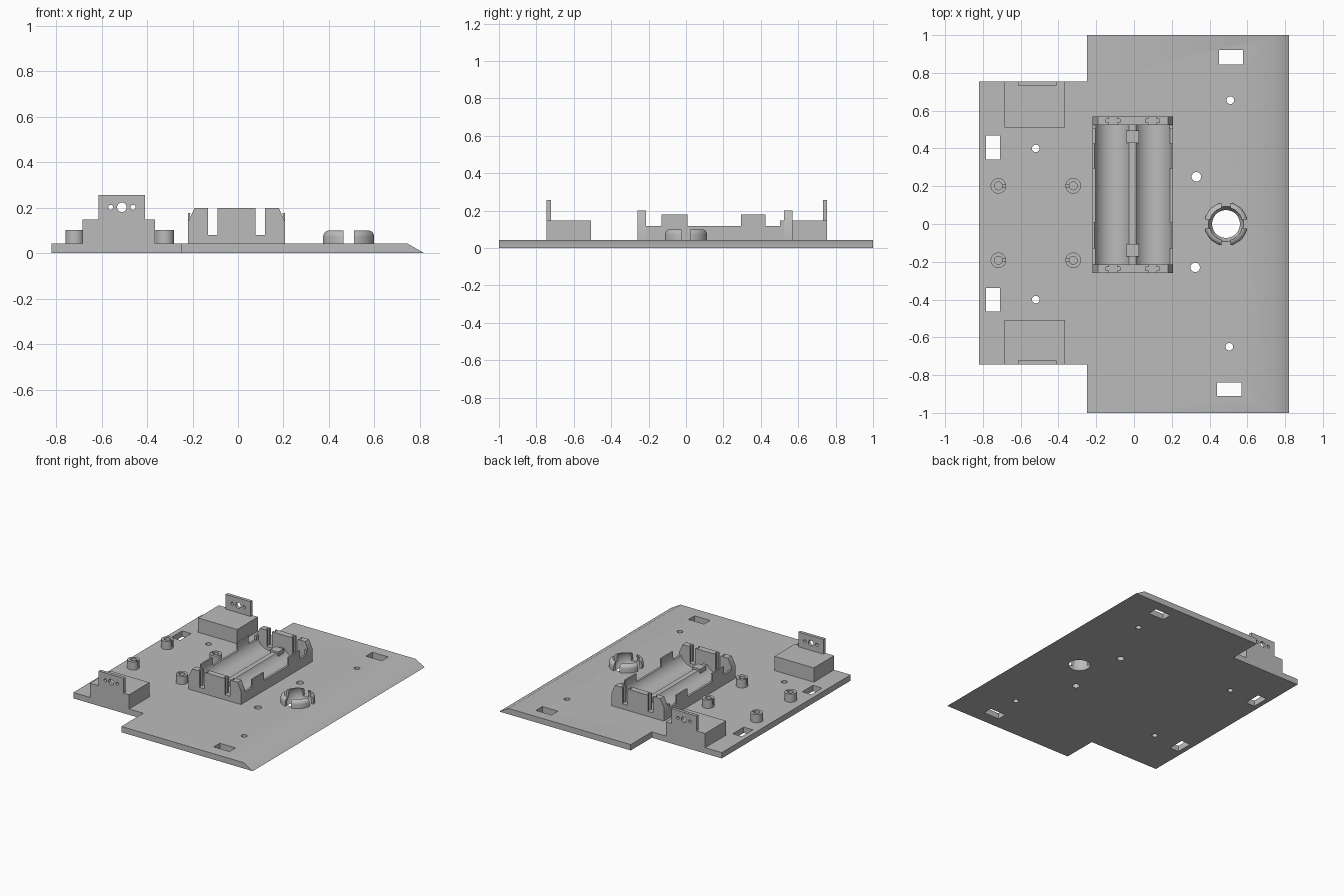
import bpy, bmesh, math
from mathutils import Matrix

if "Cube" in bpy.data.objects:
    bpy.data.objects.remove(bpy.data.objects["Cube"], do_unlink=True)

grey = bpy.data.materials.new("plain grey")
grey.use_nodes = True
grey.diffuse_color = (0.5, 0.5, 0.5, 1)
grey.node_tree.nodes["Principled BSDF"].inputs["Base Color"].default_value = (0.5, 0.5, 0.5, 1)

TOP = 0.043    # top of the base plate
SUNK = 0.03    # parts start a little inside the plate


def finish(name, bm):
    bmesh.ops.recalc_face_normals(bm, faces=bm.faces)
    me = bpy.data.meshes.new(name)
    bm.to_mesh(me)
    bm.free()
    me.materials.append(grey)
    ob = bpy.data.objects.new(name, me)
    bpy.context.collection.objects.link(ob)
    return ob


def box(name, x0, x1, y0, y1, z0, z1):
    bm = bmesh.new()
    bmesh.ops.create_cube(bm, size=1)
    for v in bm.verts:
        v.co = (x0 if v.co.x < 0 else x1, y0 if v.co.y < 0 else y1, z0 if v.co.z < 0 else z1)
    return finish(name, bm)


def prism(name, pts, a, b, along="z"):
    """Extrude an outline along z, or an x-z outline along y."""
    bm = bmesh.new()
    put = (lambda p, t: (p[0], p[1], t)) if along == "z" else (lambda p, t: (p[0], t, p[1]))
    lo = [bm.verts.new(put(p, a)) for p in pts]
    hi = [bm.verts.new(put(p, b)) for p in pts]
    bm.faces.new(lo)
    bm.faces.new(hi)
    for i in range(len(pts)):
        j = (i + 1) % len(pts)
        bm.faces.new((lo[i], lo[j], hi[j], hi[i]))
    return finish(name, bm)


def cyl(name, u, v, r, a, b, along="z", n=32):
    ring = [(u + r * math.cos(2 * math.pi * i / n), v + r * math.sin(2 * math.pi * i / n)) for i in range(n)]
    return prism(name, ring, a, b, along)


def lathe(name, cx, cy, profile, n=48):
    """Revolve a closed (radius, z) profile around a vertical axis."""
    bm = bmesh.new()
    rings = [[bm.verts.new((cx + r * math.cos(2 * math.pi * i / n), cy + r * math.sin(2 * math.pi * i / n), z))
              for r, z in profile] for i in range(n)]
    m = len(profile)
    for i in range(n):
        p, q = rings[i], rings[(i + 1) % n]
        for k in range(m):
            bm.faces.new((p[k], q[k], q[(k + 1) % m], p[(k + 1) % m]))
    return finish(name, bm)


def cut(ob, *cutters):
    """Subtract each cutter, then remove it."""
    bpy.context.view_layer.objects.active = ob
    for c in cutters:
        c.hide_render = True
        mod = ob.modifiers.new("cut", "BOOLEAN")
        mod.operation, mod.solver, mod.object = "DIFFERENCE", "EXACT", c
        bpy.ops.object.modifier_apply(modifier=mod.name)
        bpy.data.objects.remove(c, do_unlink=True)


# Base plate: stepped outline with a sloping +x edge
plate = prism("base_plate", [(-0.82, -0.745), (-0.25, -0.745), (-0.25, -1), (0.82, -1), (0.82, 1),
                             (-0.25, 1), (-0.25, 0.755), (-0.82, 0.755)], 0, TOP)
for v in plate.data.vertices:
    if v.co.x > 0.8 and v.co.z > 0.01:
        v.co.x = 0.745

# Round and rectangular holes in the plate
for x, y, r in [(-0.52, 0.4, 0.02), (-0.52, -0.4, 0.02), (0.51, 0.655, 0.02),
                (0.505, -0.65, 0.02), (0.33, 0.25, 0.025), (0.324, -0.23, 0.025)]:
    cut(plate, cyl("hole_cutter", x, y, r, -0.1, 0.1))
for x, y, w, d in [(0.514, 0.883, 0.128, 0.075), (0.504, -0.875, 0.128, 0.07),
                   (-0.746, 0.405, 0.074, 0.128), (-0.746, -0.402, 0.074, 0.124)]:
    cut(plate, box("slot_cutter", x - w / 2, x + w / 2, y - d / 2, y + d / 2, -0.1, 0.1))

# Ball socket: spherical hole through the plate and a split ring above it
BX, BY, BR, BZ = 0.487, 0.0, 0.095, 0.06
bm = bmesh.new()
bmesh.ops.create_uvsphere(bm, u_segments=48, v_segments=32, radius=BR, matrix=Matrix.Translation((BX, BY, BZ)))
cut(plate, finish("ball_cutter", bm))
profile = [(0.115, SUNK), (0.115, 0.073)]
profile += [(0.088 + 0.027 * math.cos(a), 0.073 + 0.027 * math.sin(a))
            for a in [math.radians(d) for d in (18, 36, 54, 72, 90)]]
profile += [(math.sqrt(BR ** 2 - (z - BZ) ** 2), z) for z in (0.098, 0.085, 0.07, 0.055, 0.043, SUNK)]
socket = lathe("ball_socket_ring", BX, BY, profile)
cut(socket,
    box("slot_cutter", BX - 0.023, BX + 0.023, BY - 0.2, BY + 0.2, TOP, 0.2),
    box("slot_cutter", BX - 0.2, BX + 0.2, BY - 0.023, BY + 0.023, TOP, 0.2))

# Sensor blocks at both ends, each with a drilled upright tab on the outer edge
for side, edge, inner in (("front", -0.745, -0.508), ("back", 0.755, 0.512)):
    s = 1 if edge > 0 else -1
    box(side + "_block", -0.685, -0.365, min(edge, inner), max(edge, inner), SUNK, 0.148)
    y0, y1 = sorted((edge, edge - s * 0.023))
    tab = box(side + "_tab", -0.613, -0.409, y0, y1, 0.14, 0.257)
    for x, r in ((-0.511, 0.021), (-0.56, 0.011), (-0.462, 0.011)):
        cut(tab, cyl("hole_cutter", x, 0.202, r, y0 - 0.1, y1 + 0.1, "y", 24))

# Four hollow posts, each split on the side facing its neighbour
for x in (-0.718, -0.322):
    for y in (0.202, -0.192):
        post = cyl("post", x, y, 0.041, SUNK, 0.103)
        s = 1 if x < -0.5 else -1
        x0, x1 = sorted((x, x + s * 0.08))
        cut(post, cyl("hole_cutter", x, y, 0.021, TOP + 0.002, 0.2, n=24),
            box("slot_cutter", x0, x1, y - 0.006, y + 0.006, 0.06, 0.2))

# Battery holder: two round troughs with tabs along the outer walls
L, R, F, B = -0.22, 0.206, -0.26, 0.57
FI, BI = F + 0.045, B - 0.045
MID = (L + R) / 2
holder = box("battery_trough", L, R, FI, BI, SUNK, 0.178)
for cx in (MID - 0.105, MID + 0.105):
    cut(holder, cyl("trough_cutter", cx, 0.155, 0.1, F - 0.1, B + 0.1, "y", 48))
cut(holder, box("ridge_cutter", MID - 0.05, MID + 0.05, F - 0.1, B + 0.1, 0.105, 0.3))
for y0, y1 in ((F - 0.1, -0.13), (0.007, 0.295), (0.425, B + 0.1)):
    cut(holder, box("window_cutter", L - 0.1, R + 0.1, y0, y1, 0.118, 0.3))
for y in (-0.14, 0.462):
    box("ridge_pad", MID - 0.033, MID + 0.033, y - 0.033, y + 0.033, 0.08, 0.118)

# Holder end walls: sloped outer corners, two contact gaps with wider inner slots
wall = [(L, SUNK), (R, SUNK), (R, 0.14), (R - 0.027, 0.2), (L + 0.03, 0.2), (L, 0.14)]
for side, y0, y1 in (("front", F, FI), ("back", BI, B)):
    end = prism(side + "_holder_wall", wall, y0, y1, "y")
    ym = (y0 + y1) / 2
    for gx in (-0.111, 0.097):
        cut(end, box("gap_cutter", gx - 0.021, gx + 0.021, y0 - 0.1, y1 + 0.1, 0.08, 0.3),
            box("contact_cutter", gx - 0.037, gx + 0.037, ym - 0.009, ym + 0.009, 0.08, 0.3))
for x0, x1 in ((L, L + 0.018), (R - 0.018, R)):
    box("wall_step", x0, x1, 0.503, BI, 0.11, 0.147)

# Smooth the curved surfaces, keep the edges sharp
for ob in bpy.context.collection.objects:
    ob.select_set(ob.type == "MESH")
bpy.context.view_layer.objects.active = plate
bpy.ops.object.shade_smooth_by_angle(angle=math.radians(30))
